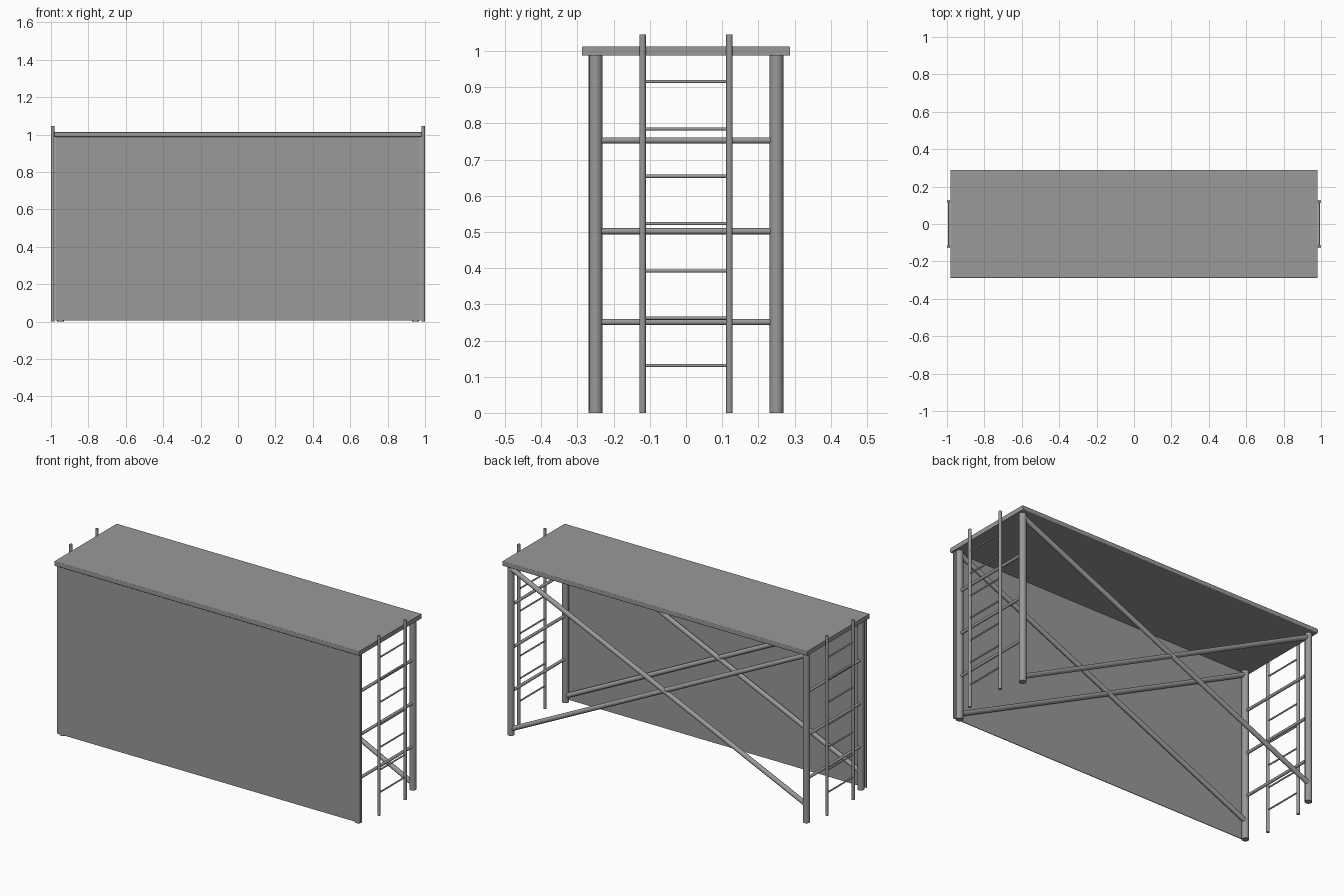
import bpy
import bmesh
from math import radians
from mathutils import Vector

if "Cube" in bpy.data.objects:
    bpy.data.objects.remove(bpy.data.objects["Cube"], do_unlink=True)

# One painted steel colour for the whole frame
steel = bpy.data.materials.new("grey_steel")
steel.use_nodes = True
grey = (0.32, 0.32, 0.32, 1)
steel.diffuse_color = grey
steel.node_tree.nodes["Principled BSDF"].inputs["Base Color"].default_value = grey


def tube(name, start, end, radius, sides=20):
    """Capped round tube between two points."""
    start, end = Vector(start), Vector(end)
    axis = end - start
    bpy.ops.mesh.primitive_cylinder_add(
        vertices=sides, radius=radius, depth=axis.length, location=(start + end) / 2)
    obj = bpy.context.object
    obj.rotation_euler = axis.to_track_quat("Z", "Y").to_euler()
    obj.name = name
    obj.data.materials.append(steel)
    bpy.ops.object.shade_smooth_by_angle(angle=radians(40))
    return obj


def box(name, size, centre, bevel=0):
    """Box whose lengthwise edges can be softened."""
    bm = bmesh.new()
    bmesh.ops.create_cube(bm, size=1)
    bmesh.ops.scale(bm, vec=size, verts=bm.verts)
    if bevel:
        long_edges = [e for e in bm.edges
                      if abs(e.verts[0].co.x - e.verts[1].co.x) > 0.1]
        bmesh.ops.bevel(bm, geom=long_edges, offset=bevel, segments=3,
                        profile=0.5, affect="EDGES")
    mesh = bpy.data.meshes.new(name)
    bm.to_mesh(mesh)
    bm.free()
    mesh.materials.append(steel)
    obj = bpy.data.objects.new(name, mesh)
    obj.location = centre
    bpy.context.collection.objects.link(obj)
    return obj


POST_X, POST_Y, POST_TOP = 0.95, 0.25, 0.99
LADDER_X, LADDER_Y = 0.991, 0.12

# Deck and front sheet
box("deck", (1.96, 0.576, 0.026), (0, 0, 1.0), bevel=0.004)
box("front_panel", (1.95, 0.004, 0.982), (0, -0.268, 0.498))

for sx, end in ((1, "left"), (-1, "right")):
    x = sx * POST_X
    # Corner posts
    for sy, face in ((1, "back"), (-1, "front")):
        tube(f"{face}_{end}_post", (x, sy * POST_Y, 0),
             (x, sy * POST_Y, POST_TOP), 0.019, 24)
    # Horizontal end bars
    for i in range(1, 4):
        z = i * 0.251
        tube(f"{end}_end_bar_{i}", (x, -POST_Y, z), (x, POST_Y, z), 0.0085)
    # Ladder rails and rungs
    lx = sx * LADDER_X
    for sy, face in ((1, "back"), (-1, "front")):
        tube(f"{end}_ladder_{face}_rail", (lx, sy * LADDER_Y, 0),
             (lx, sy * LADDER_Y, 1.045), 0.009)
    for i in range(1, 8):
        z = i * 0.1308
        tube(f"{end}_ladder_rung_{i}", (lx, -LADDER_Y, z),
             (lx, LADDER_Y, z), 0.0045, 12)

# Crossed diagonal braces on both long sides
for y, face in ((POST_Y, "back"), (-POST_Y, "front")):
    tube(f"{face}_falling_brace", (POST_X, y + 0.004, 0.97),
         (-POST_X, y + 0.004, 0.105), 0.0135)
    tube(f"{face}_rising_brace", (POST_X, y, 0.033),
         (-POST_X, y, 0.97), 0.0135)
